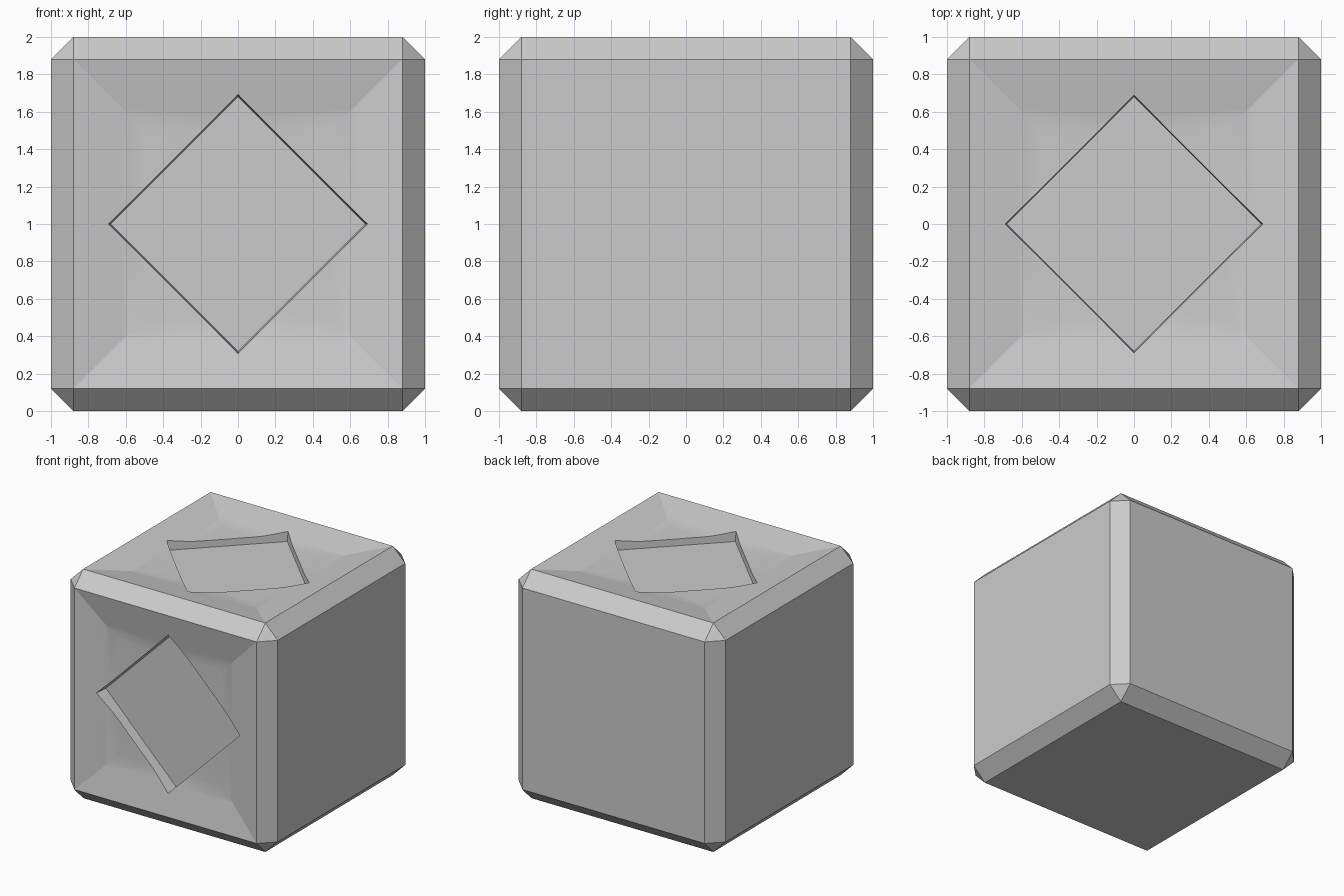
import bpy, bmesh
from math import radians
from mathutils import Matrix, Vector

if "Cube" in bpy.data.objects:
    bpy.data.objects.remove(bpy.data.objects["Cube"])

# Dish profile: successive insets as (inward step, drop)
DISH = [(0.26, 0.048), (0.04, 0.007), (0.04, 0.005), (0.04, 0.002)]


def new_object(name, bm):
    mesh = bpy.data.meshes.new(name)
    bm.to_mesh(mesh)
    bm.free()
    obj = bpy.data.objects.new(name, mesh)
    bpy.context.collection.objects.link(obj)
    return obj


def facing(bm, direction):
    return max(bm.faces, key=lambda f: f.normal.dot(direction) + f.calc_area() * 0.1)


def diamond_cutter(name, floor, transform):
    # Tapered diamond plug, pointing down into a face at local z = 0
    bm = bmesh.new()
    taper = 0.012 / 0.12
    r_floor = 0.681
    top = 0.2
    rings = []
    for z in (-floor, top):
        r = r_floor + (z + floor) * taper
        rings.append([bm.verts.new((x * r, y * r, z))
                      for x, y in ((1, 0), (0, 1), (-1, 0), (0, -1))])
    low, high = rings
    bm.faces.new(low[::-1])
    bm.faces.new(high)
    for i in range(4):
        j = (i + 1) % 4
        bm.faces.new((low[i], low[j], high[j], high[i]))
    bmesh.ops.transform(bm, matrix=transform, verts=bm.verts)
    bmesh.ops.recalc_face_normals(bm, faces=bm.faces)
    obj = new_object(name, bm)
    obj.hide_render = True
    obj.hide_set(True)
    return obj


# Chamfered cube
bm = bmesh.new()
bmesh.ops.create_cube(bm, size=2, matrix=Matrix.Translation((0, 0, 1)))
bmesh.ops.bevel(bm, geom=bm.edges[:], offset=0.12, offset_type='OFFSET',
                segments=1, profile=0.5, affect='EDGES')
bm.normal_update()

# Shallow dishes in the front and top faces
for direction in (Vector((0, -1, 0)), Vector((0, 0, 1))):
    face = facing(bm, direction)
    for step, drop in DISH:
        bmesh.ops.inset_region(bm, faces=[face], thickness=step, depth=0,
                               use_even_offset=True)
        bmesh.ops.translate(bm, verts=face.verts, vec=-direction * drop)
        bm.normal_update()
block = new_object("block", bm)

# Diamond pockets
cutters = [
    diamond_cutter("front_pocket_cutter", 0.15,
                   Matrix.Translation((0, -1, 1)) @ Matrix.Rotation(radians(90), 4, 'X')),
    diamond_cutter("top_pocket_cutter", 0.12, Matrix.Translation((0, 0, 2))),
]
bpy.context.view_layer.objects.active = block
block.select_set(True)
for cutter in cutters:
    mod = block.modifiers.new(cutter.name, 'BOOLEAN')
    mod.operation = 'DIFFERENCE'
    mod.solver = 'EXACT'
    mod.object = cutter
    bpy.ops.object.modifier_apply(modifier=mod.name)
for cutter in cutters:
    bpy.data.objects.remove(cutter)

# Soft dish shading, crisp chamfers
bpy.ops.object.shade_smooth_by_angle(angle=radians(12))
